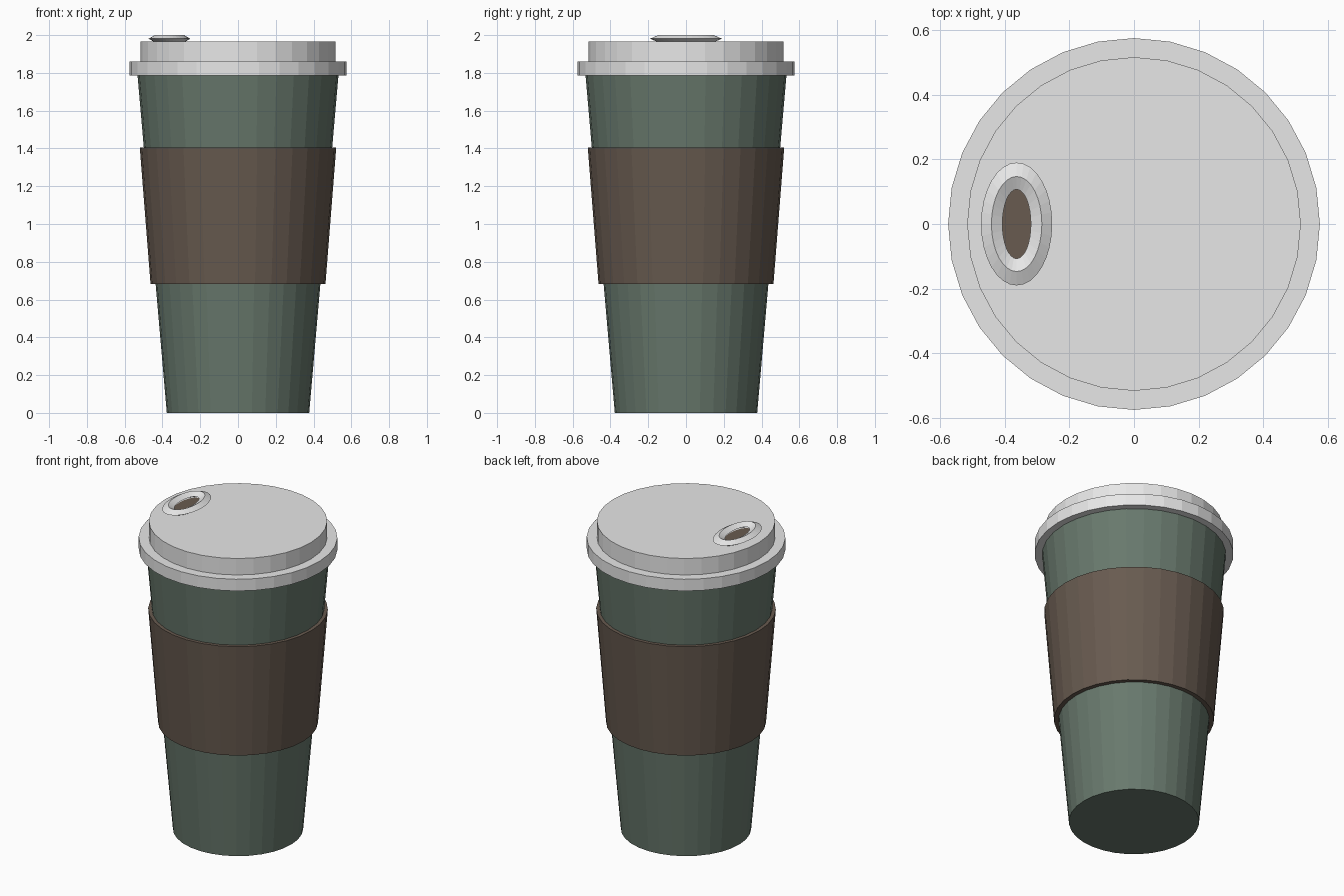
import bpy
import bmesh
from math import cos, sin, tau

cube = bpy.data.objects.get("Cube")
if cube:
    bpy.data.objects.remove(cube, do_unlink=True)


def make_material(name, rgb):
    mat = bpy.data.materials.new(name)
    mat.use_nodes = True
    mat.diffuse_color = (*rgb, 1)
    bsdf = mat.node_tree.nodes["Principled BSDF"]
    bsdf.inputs["Base Color"].default_value = (*rgb, 1)
    bsdf.inputs["Roughness"].default_value = 0.6
    return mat


green = make_material("cup green", (0.138, 0.19, 0.152))
brown = make_material("sleeve brown", (0.138, 0.104, 0.08))
white = make_material("lid white", (0.8, 0.8, 0.8))


def lathe(name, profile, mat, sides=32, center=(0, 0), loop=False):
    """Sweep (x radius, y radius, z) rings; cap the ends or close the loop."""
    bm = bmesh.new()
    rings = []
    for rx, ry, z in profile:
        rings.append([bm.verts.new((center[0] + rx * cos(tau * i / sides),
                                    center[1] + ry * sin(tau * i / sides), z))
                      for i in range(sides)])
    pairs = list(zip(rings, rings[1:]))
    if loop:
        pairs.append((rings[-1], rings[0]))
    else:
        bm.faces.new(rings[0])
        bm.faces.new(rings[-1])
    for low, high in pairs:
        for i in range(sides):
            j = (i + 1) % sides
            bm.faces.new((low[i], low[j], high[j], high[i]))
    bmesh.ops.recalc_face_normals(bm, faces=bm.faces)
    mesh = bpy.data.meshes.new(name)
    bm.to_mesh(mesh)
    bm.free()
    mesh.materials.append(mat)
    obj = bpy.data.objects.new(name, mesh)
    bpy.context.collection.objects.link(obj)
    return obj


def rounds(*points):
    return [(r, r, z) for r, z in points]


# Tapered cup body
lathe("cup_body", rounds((0.377, 0), (0.533, 1.8)), green)

# Sleeve: a hollow tapered band standing proud of the cup
lathe("sleeve", rounds((0.463, 0.682), (0.52, 1.404),
                       (0.492, 1.404), (0.43, 0.682)), brown, loop=True)

# Lid: wide rim with a raised top
lathe("lid_rim", rounds((0.575, 1.785), (0.575, 1.86)), white)
lathe("lid_top", rounds((0.516, 1.85), (0.516, 1.965)), white)

# Drinking spout: oval ring with a diamond section, and the dark opening
spout = (-0.363, 0)
lathe("spout_ring", [(0.11, 0.19, 1.981), (0.078, 0.147, 2.0),
                     (0.044, 0.107, 1.981), (0.078, 0.147, 1.962)],
      white, center=spout, loop=True)
lathe("drink_opening", [(0.055, 0.12, 1.963), (0.055, 0.12, 1.968)],
      brown, center=spout)
